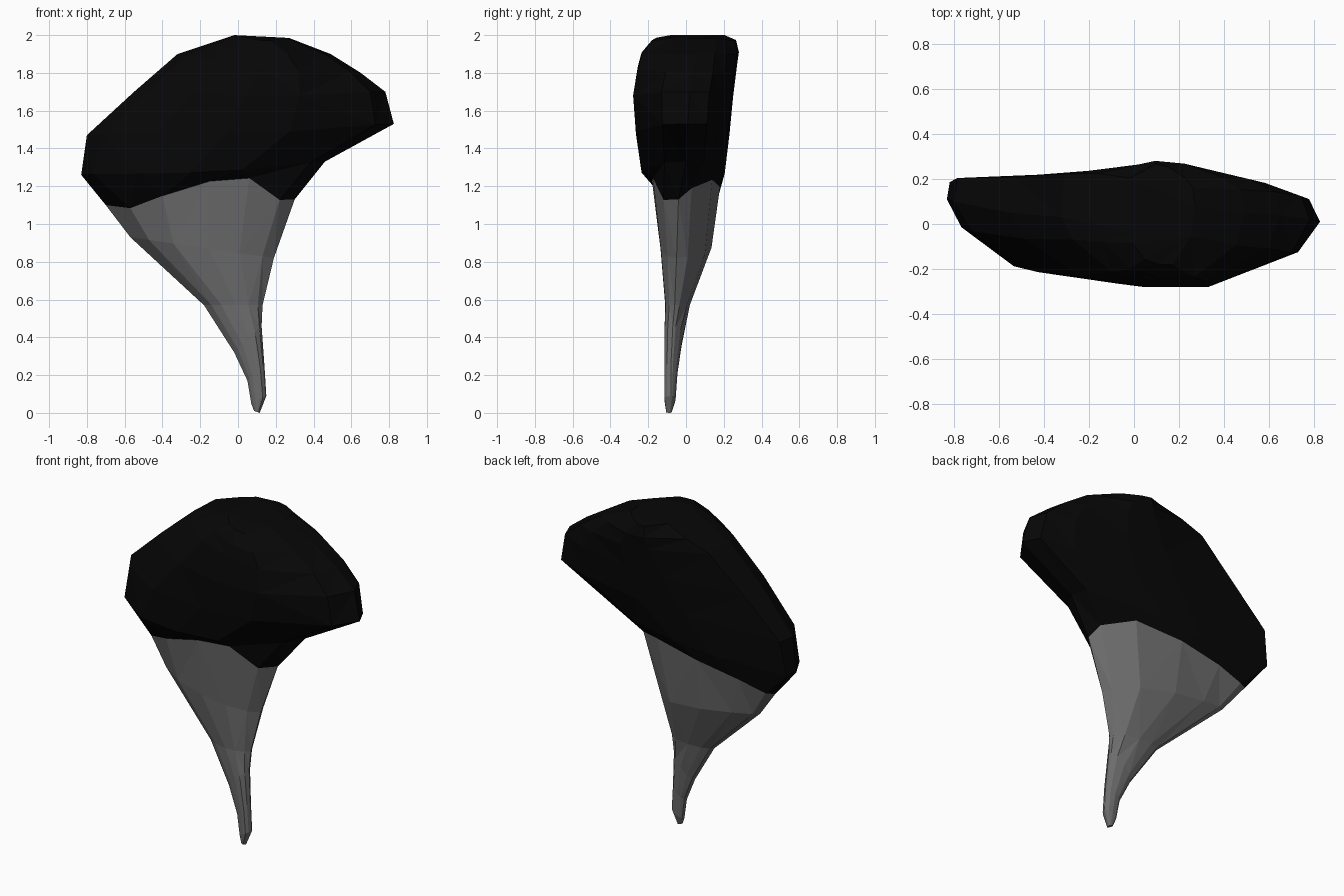
import bpy
import bmesh

cube = bpy.data.objects.get("Cube")
if cube:
    bpy.data.objects.remove(cube)


def make_material(name, value):
    mat = bpy.data.materials.new(name)
    mat.use_nodes = True
    colour = (value, value, value, 1)
    mat.diffuse_color = colour
    bsdf = mat.node_tree.nodes["Principled BSDF"]
    bsdf.inputs["Base Color"].default_value = colour
    bsdf.inputs["Roughness"].default_value = 0.9
    return mat


grey = make_material("stone grey", 0.15)
black = make_material("soft black", 0.002)

# Cross-sections: position from left end to right end, bulge (minus is front),
# and rise of that point (the seam's waves, or the rounding of the cap)
STEM_SECTION = [
    (0, 0, 0), (.13, -.48, -.02), (.3, -.8, .04), (.55, -1, .11),
    (.76, -.97, .12), (.92, -.6, 0), (1, 0, 0), (.97, .3, .06),
    (.8, .78, .11), (.5, 1, .08), (.22, .9, .04), (.05, .55, 0),
]
CAP_SECTION = [
    (0, 0, 0), (.05, -.35, 0), (.23, -.85, -.01), (.45, -1, -.02),
    (.66, -1, -.02), (.94, -.5, 0), (1, 0, 0), (.97, .45, 0),
    (.85, .7, -.01), (.6, .95, -.02), (.4, 1, -.02), (.01, .8, 0),
]

# Each ring: left end (x, y, z), right end (x, y, z), front y, back y
STEM = [
    ((.085, -.09, .01), (.115, -.085, 0), -.105, -.075),
    ((.07, -.085, .05), (.15, -.08, .09), -.115, -.055),
    ((.05, -.08, .17), (.14, -.08, .25), -.115, -.045),
    ((-.02, -.06, .32), (.125, -.07, .46), -.115, -.02),
    ((-.18, -.02, .57), (.13, -.06, .57), -.11, .02),
    ((-.57, .09, .93), (.19, -.05, .82), -.135, .135),
]
SEAM = ((-.70, .13, 1.10), (.30, -.04, 1.13), -.18, .18)
CAP = [
    ((-.83, .11, 1.26), (.46, 0, 1.33), -.235, .205),
    ((-.80, .10, 1.47), (.825, .01, 1.53), -.265, .23),
    ((-.55, .05, 1.70), (.78, .02, 1.70), -.28, .25),
    ((-.32, .03, 1.90), (.65, .04, 1.80), -.255, .27),
    ((-.17, 0, 1.95), (.49, .05, 1.90), -.235, .28),
    ((-.02, -.04, 2.0), (.27, .08, 1.985), -.18, .265),
]


def ring_points(ring, section, lift):
    left, right, front, back = ring
    points = []
    for u, bulge, rise in section:
        x, y, z = (a + (b - a) * u for a, b in zip(left, right))
        target = front if bulge < 0 else back
        y += (target - y) * abs(bulge)
        points.append((x, y, z + rise * lift))
    return points


def loft(name, loops, mat, close_start, close_end):
    bm = bmesh.new()
    rows = [[bm.verts.new(p) for p in loop] for loop in loops]
    count = len(loops[0])
    for low, high in zip(rows, rows[1:]):
        for i in range(count):
            j = (i + 1) % count
            bm.faces.new((low[i], low[j], high[j], high[i]))
    if close_start:
        bm.faces.new(rows[0][::-1])
    if close_end:
        bm.faces.new(rows[-1])
    # Plain triangle facets
    bmesh.ops.triangulate(bm, faces=bm.faces[:])
    mesh = bpy.data.meshes.new(name)
    bm.to_mesh(mesh)
    bm.free()
    mesh.materials.append(mat)
    obj = bpy.data.objects.new(name, mesh)
    bpy.context.collection.objects.link(obj)


# Tapered stem and broad cap share the wavy seam
seam = ring_points(SEAM, STEM_SECTION, 1)
stem_rings = [ring_points(r, STEM_SECTION, 0) for r in STEM]
cap_rings = [ring_points(r, CAP_SECTION, 1) for r in CAP]
loft("stem", stem_rings + [seam], grey, True, False)
loft("cap", [seam] + cap_rings, black, False, True)
